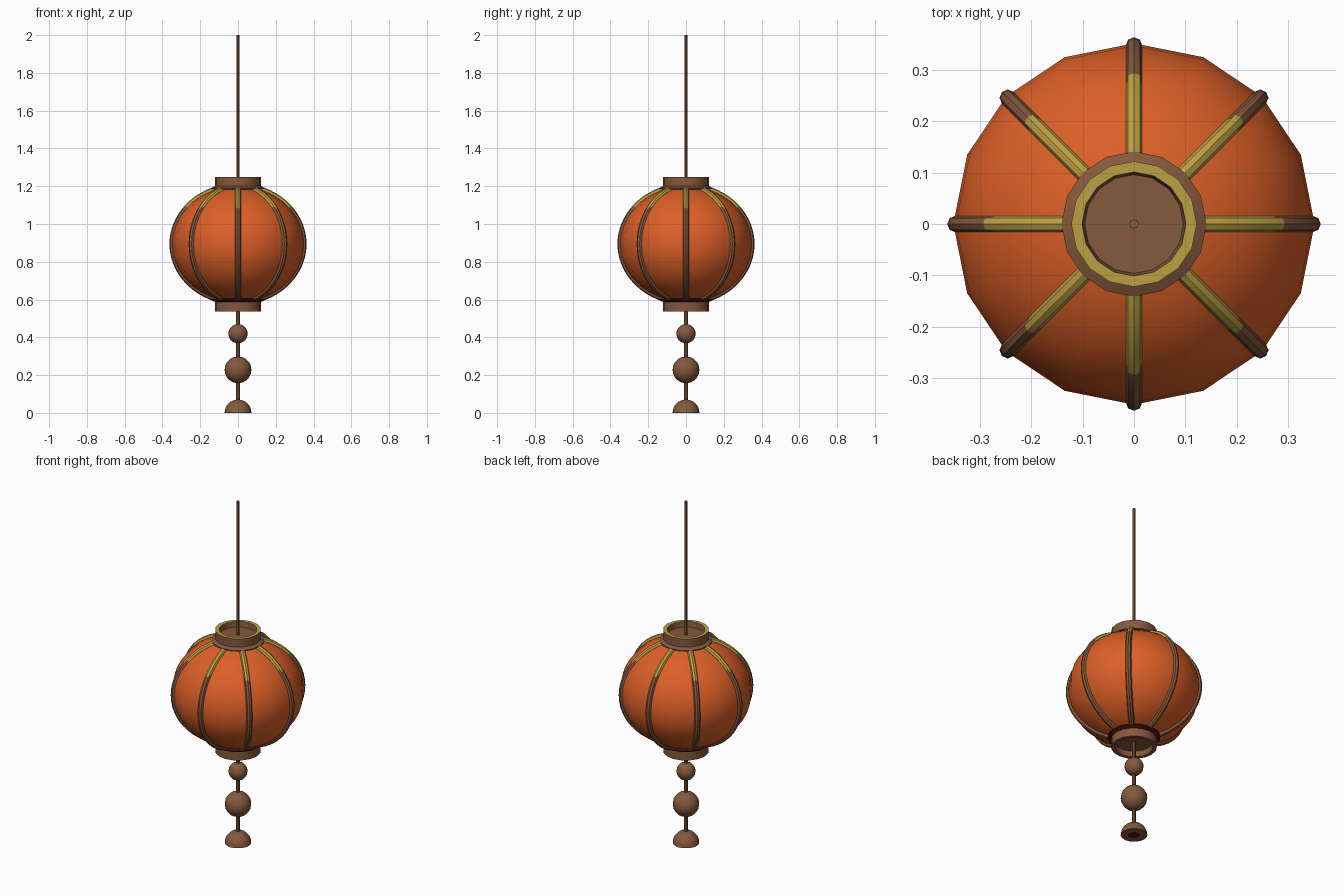
import bpy, bmesh, math
from mathutils import Vector

if "Cube" in bpy.data.objects:
    bpy.data.objects.remove(bpy.data.objects["Cube"])

CZ = 0.894            # height of the lantern's middle
RX, RZ = 0.351, 0.307  # body half width and half height


def material(name, rgb):
    m = bpy.data.materials.new(name)
    m.diffuse_color = (*rgb, 1)
    m.use_nodes = True
    m.node_tree.nodes["Principled BSDF"].inputs["Base Color"].default_value = m.diffuse_color
    return m


orange = material("orange paper", (0.72, 0.115, 0.02))
brown = material("brown wood", (0.235, 0.1, 0.047))
gold = material("dull gold", (0.5, 0.35, 0.055))
maroon = material("dark maroon", (0.075, 0.008, 0.006))


def finish(name, bm, mats, rule=None):
    """Turn a bmesh into a smooth object, colouring faces by a rule."""
    bmesh.ops.remove_doubles(bm, verts=bm.verts, dist=1e-5)
    bmesh.ops.recalc_face_normals(bm, faces=bm.faces)
    if rule:
        for f in bm.faces:
            f.material_index = rule(f)
    me = bpy.data.meshes.new(name)
    bm.to_mesh(me)
    bm.free()
    for m in mats:
        me.materials.append(m)
    ob = bpy.data.objects.new(name, me)
    bpy.context.collection.objects.link(ob)
    bpy.ops.object.select_all(action='DESELECT')
    ob.select_set(True)
    bpy.context.view_layer.objects.active = ob
    bpy.ops.object.shade_smooth_by_angle(angle=math.radians(35))
    return ob


def skin(bm, rings, closed_ring=True):
    """Join consecutive rings of points with quads."""
    vs = [[bm.verts.new(p) for p in r] for r in rings]
    n = len(vs[0])
    for a, b in zip(vs, vs[1:]):
        for i in range(n):
            j = (i + 1) % n
            bm.faces.new((a[i], a[j], b[j], b[i]))
    return vs


def lathe(name, profile, mats, rule=None, seg=16):
    bm = bmesh.new()
    skin(bm, [[Vector((r * math.cos(2 * math.pi * i / seg),
                       r * math.sin(2 * math.pi * i / seg), z)) for i in range(seg)]
              for r, z in profile])
    bmesh.ops.dissolve_degenerate(bm, dist=1e-6, edges=bm.edges)
    return finish(name, bm, mats, rule)


def arc(r, rz, cz, a0, a1, n):
    """Profile points on an ellipse between two latitudes."""
    out = []
    for i in range(n + 1):
        a = math.radians(a0 + (a1 - a0) * i / n)
        out.append((max(0.0, r * math.cos(a)), cz + rz * math.sin(a)))
    return out


# paper body
lathe("lantern_body", arc(RX, RZ, CZ, -75, 75, 16), [orange])

# eight bent ribs, gold near the top
bm = bmesh.new()
lats = [-72 + 6 * i for i in range(19)] + [39, 45, 51, 57, 63, 69, 72]
for k in range(8):
    t = k * math.pi / 4
    out = Vector((math.cos(t), math.sin(t), 0))
    side = Vector((-math.sin(t), math.cos(t), 0))
    rings = []
    for d in lats:
        a = math.radians(d)
        c = out * (0.347 * math.cos(a)) + Vector((0, 0, CZ + RZ * math.sin(a)))
        nrm = (out * (math.cos(a) / 0.347) + Vector((0, 0, math.sin(a) / RZ))).normalized()
        rings.append([c + 0.016 * (nrm * math.cos(q * math.pi / 4)
                                   + side * math.sin(q * math.pi / 4)) for q in range(8)])
    ends = skin(bm, rings)
    bm.faces.new(ends[0])
    bm.faces.new(ends[-1])
finish("ribs", bm, [brown, gold],
       lambda f: int(f.calc_center_median().z > CZ + RZ * math.sin(math.radians(39))))

# top and bottom collars: recessed cup, rim, wall and flared flange
collar = [(0, 0.325), (0.096, 0.325), (0.101, 0.356), (0.122, 0.356),
          (0.122, 0.307), (0.141, 0.297), (0.141, 0.292), (0.105, 0.287)]
lathe("top_collar", [(r, CZ + h) for r, h in collar], [brown, gold],
      lambda f: int(f.calc_center_median().z > CZ + 0.353))
lathe("bottom_collar", [(r, CZ - h) for r, h in collar], [brown, maroon],
      lambda f: int(f.calc_center_median().z > CZ - 0.304))


# hanging cord above, bead string below
def rod(name, r, z0, z1):
    lathe(name, [(0, z0), (r, z0), (r, z1), (0, z1)], [brown], seg=8)


rod("hanging_cord", 0.009, CZ + 0.32, 2.0)
rod("bead_string", 0.010, 0.03, CZ - 0.32)

# beads
lathe("small_bead", arc(0.051, 0.051, 0.42, -90, 90, 10), [brown])
lathe("large_bead", arc(0.071, 0.071, 0.228, -90, 90, 10), [brown])

# half bead at the end, with a dark spot underneath
lathe("end_bead", [(0, 0), (0.032, 0)] + arc(0.071, 0.071, 0.0, 0, 90, 6), [brown, maroon],
      lambda f: int(f.calc_center_median().z < 1e-4
                    and f.calc_center_median().xy.length < 0.03))
